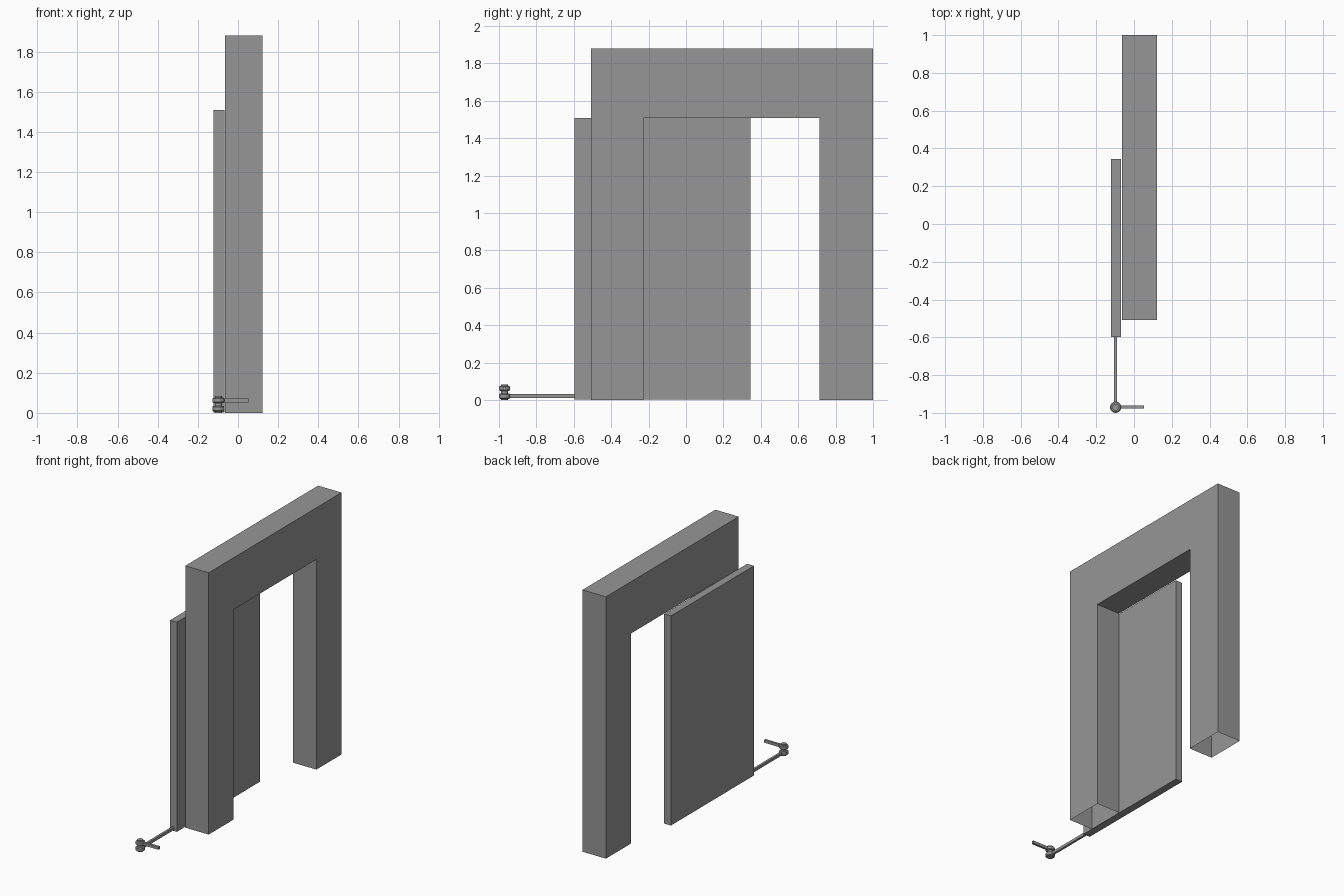
import bpy, bmesh
from mathutils import Matrix, Vector

cube = bpy.data.objects.get("Cube")
if cube:
    bpy.data.objects.remove(cube, do_unlink=True)

# One plain grey for everything
GREY = (0.305, 0.305, 0.305, 1.0)
grey = bpy.data.materials.new("plain grey")
grey.use_nodes = True
grey.diffuse_color = GREY
grey.node_tree.nodes["Principled BSDF"].inputs["Base Color"].default_value = GREY


def finish(name, bm):
    bmesh.ops.recalc_face_normals(bm, faces=bm.faces)
    mesh = bpy.data.meshes.new(name)
    bm.to_mesh(mesh)
    bm.free()
    mesh.materials.append(grey)
    obj = bpy.data.objects.new(name, mesh)
    bpy.context.collection.objects.link(obj)
    return obj


def box(name, low, high):
    low, high = Vector(low), Vector(high)
    bm = bmesh.new()
    bmesh.ops.create_cube(bm, size=1, matrix=Matrix.Translation((low + high) / 2)
                          @ Matrix.Diagonal((*(high - low), 1)))
    return finish(name, bm)


# Wall: arch outline extruded through its thickness, feet left open
outline = [(-0.507, 0), (-0.507, 1.88), (1, 1.88), (1, 0),
           (0.715, 0), (0.715, 1.508), (-0.228, 1.508), (-0.228, 0)]
bm = bmesh.new()
face = bm.faces.new([bm.verts.new((-0.064, y, z)) for y, z in outline])
new = bmesh.ops.extrude_face_region(bm, geom=[face], use_keep_orig=True)["geom"]
bmesh.ops.translate(bm, vec=(0.186, 0, 0),
                    verts=[v for v in new if isinstance(v, bmesh.types.BMVert)])
bmesh.ops.recalc_face_normals(bm, faces=bm.faces)
feet = [f for f in bm.faces if all(v.co.z < 0.001 for v in f.verts)]
bmesh.ops.delete(bm, geom=feet, context="FACES_ONLY")
finish("doorway_wall", bm)

# Sliding door panel beside the wall
box("sliding_door", (-0.122, -0.597, 0.003), (-0.068, 0.345, 1.508))

# Linkage: two flat rods meeting at a pivot
PX, PY = -0.097, -0.97
box("door_rod", (PX - 0.008, PY, 0.012), (PX + 0.008, -0.597, 0.032))
box("crank_rod", (PX, PY - 0.008, 0.052), (0.053, PY + 0.008, 0.072))


def lathe(name, profile, sides=24):
    """Revolve (radius, height) points around the pivot axis."""
    bm = bmesh.new()
    start = bm.verts.new((PX + profile[0][0], PY, profile[0][1]))
    verts, edges = [start], []
    for r, z in profile[1:]:
        verts.append(bm.verts.new((PX + r, PY, z)))
        edges.append(bm.edges.new(verts[-2:]))
    bmesh.ops.spin(bm, geom=verts + edges, cent=(PX, PY, 0), axis=(0, 0, 1),
                   angle=6.283185307, steps=sides)
    bmesh.ops.remove_doubles(bm, verts=bm.verts, dist=0.00005)
    return finish(name, bm)


# Pivot pin and the two bevelled collars holding the rods
lathe("pivot_pin", [(0, 0), (0.018, 0), (0.018, 0.084), (0, 0.084)])
for name, low, high in (("lower_collar", 0.006, 0.035), ("upper_collar", 0.049, 0.076)):
    lathe(name, [(0, low), (0.024, low), (0.03, low + 0.005),
                 (0.03, high - 0.005), (0.024, high), (0, high)])
